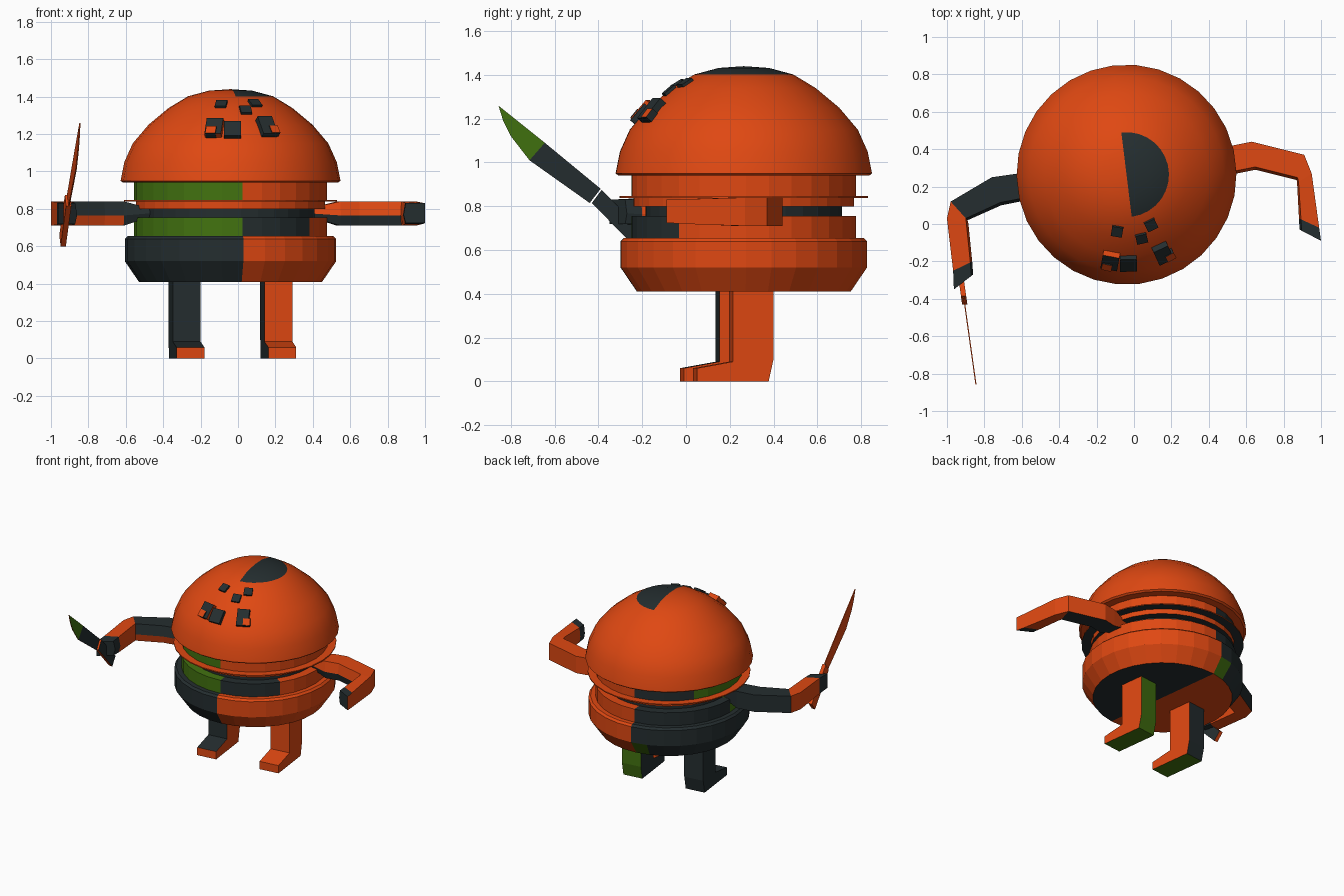
import bpy, bmesh, math
from mathutils import Vector, Matrix

if "Cube" in bpy.data.objects:
    bpy.data.objects.remove(bpy.data.objects["Cube"])

CX, CY = -0.04, 0.264            # body axis
START = math.radians(-83)        # body faces slightly to +x
SEG = 30


def mat(name, rgb):
    m = bpy.data.materials.new(name)
    m.diffuse_color = (*rgb, 1)
    m.use_nodes = True
    m.node_tree.nodes["Principled BSDF"].inputs["Base Color"].default_value = m.diffuse_color
    return m


MATS = [mat("orange", (0.74, 0.065, 0.006)),
        mat("charcoal", (0.018, 0.027, 0.029)),
        mat("green", (0.055, 0.17, 0.005))]
O, D, G = 0, 1, 2


def finish(bm, name, smooth=None):
    bmesh.ops.recalc_face_normals(bm, faces=bm.faces)
    me = bpy.data.meshes.new(name)
    bm.to_mesh(me)
    bm.free()
    for m in MATS:
        me.materials.append(m)
    ob = bpy.data.objects.new(name, me)
    bpy.context.collection.objects.link(ob)
    if smooth:
        bpy.ops.object.select_all(action='DESELECT')
        ob.select_set(True)
        bpy.context.view_layer.objects.active = ob
        bpy.ops.object.shade_smooth_by_angle(angle=math.radians(smooth))
    return ob


def lathe(name, profile, rule, smooth=None):
    """Revolve (r, z) points; rule(angle, band) gives the colour of a face."""
    bm = bmesh.new()
    rings = []
    for r, z in profile:
        if r == 0:
            rings.append([bm.verts.new((CX, CY, z))] * SEG)
        else:
            rings.append([bm.verts.new((CX + r * math.cos(START + 2 * math.pi * i / SEG),
                                        CY + r * math.sin(START + 2 * math.pi * i / SEG), z))
                          for i in range(SEG)])
    for b in range(len(rings) - 1):
        for i in range(SEG):
            j = (i + 1) % SEG
            quad = [rings[b][i], rings[b][j], rings[b + 1][j], rings[b + 1][i]]
            f = bm.faces.new(list(dict.fromkeys(quad)))
            f.material_index = rule((i + 0.5) * 360 / SEG, b)
    return finish(bm, name, smooth)


# Bottom bun: two-tone sides, swapped underneath
def bun_rule(a, b):
    if b == 0:
        return D if a < 180 else O
    if a < 180:
        return O
    return G if b == 1 and a < 194 else D


lathe("bottom_bun", [(0, .41), (.49, .41), (.565, .52), (.565, .64), (.55, .655), (0, .655)], bun_rule)

# Fillings
lathe("lower_filling", [(0, .65), (.515, .65), (.515, .755), (0, .755)],
      lambda a, b: D if a < 48 else O if a < 180 else D if a < 264 else G)
lathe("dark_filling", [(0, .75), (.45, .75), (.45, .805), (0, .805)], lambda a, b: D)
lathe("middle_filling", [(0, .80), (.505, .80), (.505, .84), (0, .84)],
      lambda a, b: D if b == 0 else O)
lathe("thin_slice", [(0, .838), (.57, .838), (.57, .846), (0, .846)],
      lambda a, b: D if b == 0 else O)
lathe("upper_filling", [(0, .845), (.515, .845), (.515, .945), (0, .945)],
      lambda a, b: O if a < 180 else D if a < 228 else G)

# Top bun with a half-round dark patch on the crown
DOME = [(.588, .95), (.568, 1.05), (.523, 1.15), (.438, 1.25), (.33, 1.34), (.227, 1.402), (.115, 1.432), (0, 1.44)]
lathe("top_bun", [(0, .94), (.575, .94)] + DOME,
      lambda a, b: D if b >= 7 and a < 180 else O, smooth=35)


# Face pieces: small blocks standing on the dome
def dome_frame(x, z):
    for (r0, z0), (r1, z1) in zip(DOME, DOME[1:]):
        if z0 <= z <= z1:
            r = r0 + (r1 - r0) * (z - z0) / (z1 - z0)
            slope = Vector((z1 - z0, r0 - r1)).normalized()
            break
    dx = x - CX
    y = CY - math.sqrt(r * r - dx * dx)
    n = Vector((dx / r * slope.x, (y - CY) / r * slope.x, slope.y))
    u = Vector((0, 0, 1)).cross(n).normalized()
    v = n.cross(u)
    m = Matrix((u, v, n)).transposed().to_4x4()
    m.translation = (x, y, z)
    return m


def block(name, x, z, w, h, t, face, side):
    bm = bmesh.new()
    bmesh.ops.create_cube(bm, size=1)
    for f in bm.faces:
        f.material_index = face if f.normal.z > .5 else side
    bm.transform(dome_frame(x, z) @ Matrix.Diagonal((w, h, t, 1)))
    finish(bm, name)


block("left_eye_outer", -.125, 1.225, .09, .11, .06, D, O)
block("left_eye_outer_plate", -.14, 1.20, .055, .05, .075, O, D)
block("left_eye_inner", -.03, 1.215, .09, .10, .05, D, D)
block("right_eye", .15, 1.23, .085, .12, .06, D, D)
block("right_eye_plate", .185, 1.205, .05, .05, .07, O, D)
for x, z in ((-.09, 1.355), (.04, 1.325), (.09, 1.36)):
    block("forehead_piece", x, z, .06, .06, .025, D, D)


# Arms: lofted sections with a ridge on the inner side
def arm(name, sections, rule):
    bm = bmesh.new()
    rings = []
    for ix, iy, ox, oy, lo, hi in sections:
        ex, ey = ix + .1 * (ox - ix), iy + .1 * (oy - iy)
        rings.append([bm.verts.new(p) for p in (
            (ix, iy, lo + .42 * (hi - lo)), (ex, ey, hi), (ox, oy, hi), (ox, oy, lo), (ex, ey, lo))])
    for s in range(len(rings) - 1):
        for k in range(5):
            j = (k + 1) % 5
            f = bm.faces.new((rings[s][k], rings[s][j], rings[s + 1][j], rings[s + 1][k]))
            f.material_index = rule(s, k)      # k: 0 inner, 1 top, 2 outer, 3 bottom, 4 inner low
    bm.faces.new(rings[0]).material_index = D
    bm.faces.new(rings[-1]).material_index = D
    finish(bm, name)


arm("right_arm", [(.37, .30, .37, .38, .76, .80), (.55, .27, .53, .42, .71, .84),
                  (.65, .29, .63, .44, .71, .84), (.87, .235, .91, .37, .71, .84),
                  (.872, .22, .95, .27, .71, .84), (.882, .03, .99, -.02, .72, .832),
                  (.885, -.03, 1.0, -.09, .725, .83)],
    lambda s, k: D if s == 5 and k != 2 or s < 3 and k in (3, 4) else O)
arm("left_arm", [(-.46, .14, -.46, .24, .76, .80), (-.61, .12, -.62, .27, .71, .84),
                 (-.71, .10, -.76, .25, .71, .84), (-.89, .02, -.98, .12, .71, .84),
                 (-.885, 0, -1.0, .03, .71, .84), (-.865, -.20, -.967, -.25, .715, .835),
                 (-.86, -.27, -.963, -.35, .72, .83)],
    lambda s, k: D if s == 5 else O if s >= 3 or s in (1, 2) and k in (3, 4) else D)


# Legs: one side profile extruded across, in the turned body frame
LEG = [(-.255, 0), (-.255, .06), (-.09, .09), (-.09, .43), (.097, .43), (.097, .10), (.075, 0)]


def leg(name, lx, rule):
    bm = bmesh.new()
    f = bm.faces.new([bm.verts.new((lx - .075, y, z)) for y, z in LEG])
    ext = bmesh.ops.extrude_face_region(bm, geom=[f])
    bmesh.ops.translate(bm, vec=(.15, 0, 0), verts=[v for v in ext["geom"] if isinstance(v, bmesh.types.BMVert)])
    bmesh.ops.recalc_face_normals(bm, faces=bm.faces)
    for f in bm.faces:
        f.material_index = rule(f.normal, f.calc_center_median())
    bm.transform(Matrix.Translation((CX, CY, 0)) @ Matrix.Rotation(math.radians(7), 4, 'Z'))
    finish(bm, name)


leg("right_leg", .247, lambda n, c: D if n.x < -.5 else G if n.z < -.5 or n.y > .5 else O)
leg("left_leg", -.247, lambda n, c: O if n.x > .5 or (n.y < -.5 and c.z < .1) else G if n.z < -.5 else D)


# Knife: flat outlines in a slightly turned plane, different colour per side
def slab(name, outline, t, right, left):
    bm = bmesh.new()
    sides = [[bm.verts.new((-.905 - .14 * (y + .43) + s * t / 2, y, z)) for y, z in outline] for s in (1, -1)]
    bm.faces.new(sides[0]).material_index = right
    bm.faces.new(sides[1]).material_index = left
    n = len(outline)
    for i in range(n):
        j = (i + 1) % n
        bm.faces.new((sides[0][i], sides[0][j], sides[1][j], sides[1][i])).material_index = left
    finish(bm, name)


slab("knife_tip", [(-.645, 1.09), (-.857, 1.26), (-.835, 1.19), (-.80, 1.12), (-.715, 1.01)], .006, G, O)
slab("knife_blade", [(-.39, .88), (-.645, 1.09), (-.715, 1.01), (-.44, .815)], .006, D, O)
slab("knife_handle", [(-.17, .66), (-.385, .875), (-.43, .815), (-.22, .60)], .028, D, O)
